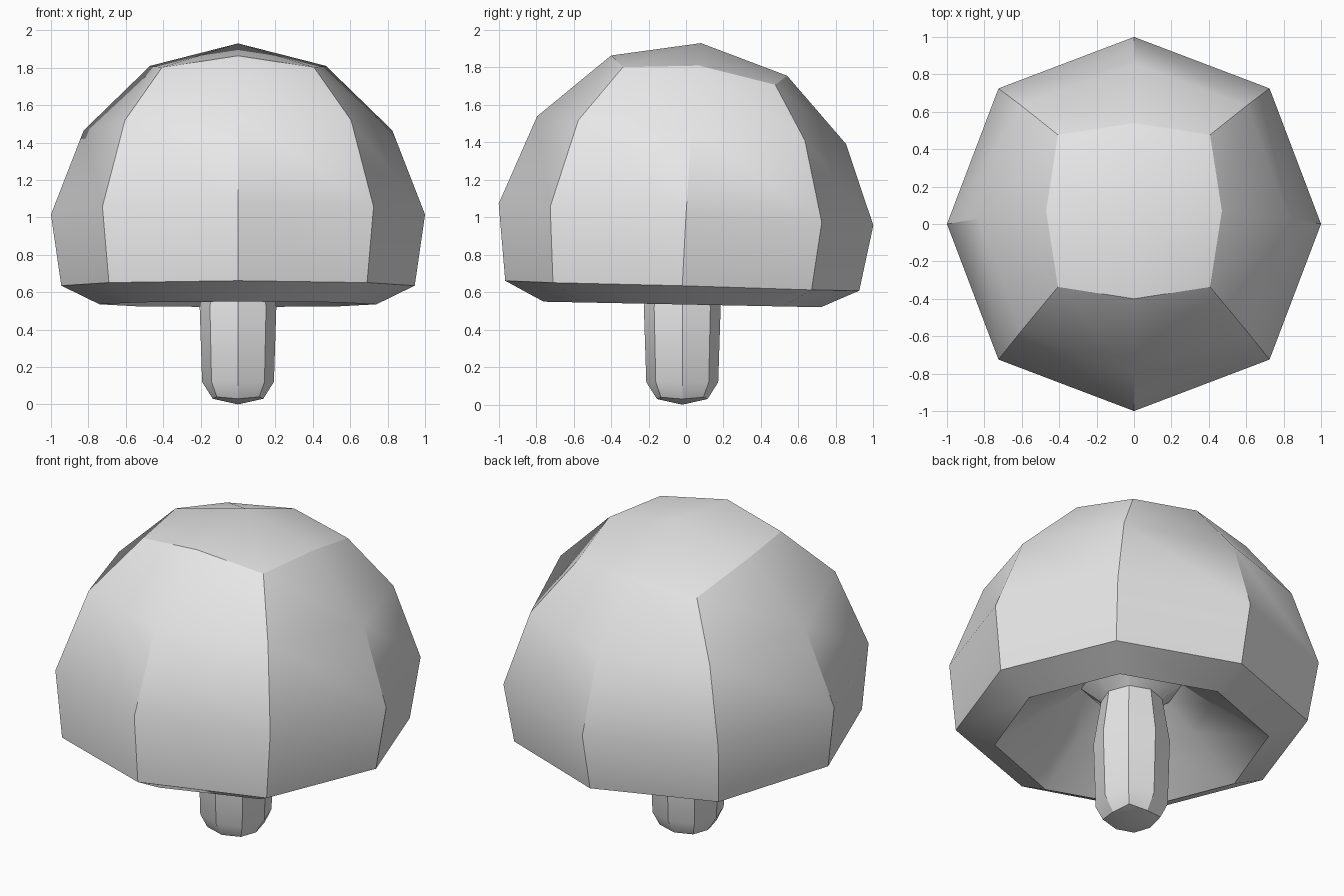
import bpy, bmesh, math

if "Cube" in bpy.data.objects:
    bpy.data.objects.remove(bpy.data.objects["Cube"], do_unlink=True)

grey = bpy.data.materials.new("plain_grey")
grey.use_nodes = True
colour = (0.8, 0.8, 0.8, 1)
grey.diffuse_color = colour
grey.node_tree.nodes["Principled BSDF"].inputs["Base Color"].default_value = colour


def ringed_part(name, tip, rings):
    """Eight-sided shell: four quads round a tip, then a chain of tilted rings.
    Ring: radius on axes, radius at corners, centre y, z on axes, z at corners, slope."""
    bm = bmesh.new()
    centre = bm.verts.new(tip)
    loops = []
    for r_axis, r_corner, cy, z_axis, z_corner, slope in rings:
        loop = []
        for i in range(8):
            r, z = (r_corner, z_corner) if i % 2 else (r_axis, z_axis)
            a = i * math.pi / 4
            dy = r * math.sin(a)
            loop.append(bm.verts.new((r * math.cos(a), cy + dy, z + slope * dy)))
        loops.append(loop)
    first = loops[0]
    for i in range(0, 8, 2):
        bm.faces.new((centre, first[i], first[i + 1], first[(i + 2) % 8]))
    for a, b in zip(loops, loops[1:]):
        for i in range(8):
            j = (i + 1) % 8
            bm.faces.new((a[i], b[i], b[j], a[j]))
    bmesh.ops.recalc_face_normals(bm, faces=bm.faces)
    # the tip faces straight out, so it decides which side is outside
    bm.normal_update()
    outward = 1 if tip[2] > 1 else -1
    if centre.link_faces[0].normal.z * outward < 0:
        bmesh.ops.reverse_faces(bm, faces=bm.faces)
    mesh = bpy.data.meshes.new(name)
    bm.to_mesh(mesh)
    bm.free()
    mesh.materials.append(grey)
    obj = bpy.data.objects.new(name, mesh)
    bpy.context.collection.objects.link(obj)
    bpy.ops.object.select_all(action="DESELECT")
    obj.select_set(True)
    bpy.context.view_layer.objects.active = obj
    bpy.ops.object.shade_smooth_by_angle(angle=math.radians(30))
    return obj


# Cap: crown down to the rim, then up into the hollow underside
ringed_part("mushroom_cap", (0, 0.08, 1.93), [
    (0.47, 0.575, 0.07, 1.81, 1.755, -0.115),
    (0.825, 0.855, 0.03, 1.465, 1.465, -0.09),
    (1.0, 1.025, 0.0, 1.015, 1.015, -0.058),
    (0.945, 0.976, -0.02, 0.635, 0.632, -0.028),
    (0.74, 0.76, -0.02, 0.535, 0.535, -0.02),
    (0.44, 0.45, -0.02, 0.75, 0.75, -0.02),
    (0.27, 0.28, -0.02, 0.88, 0.88, 0),
])

# Stem: rounded foot, straight shaft, flare into the cap
ringed_part("mushroom_stem", (0, -0.02, 0), [
    (0.135, 0.16, -0.02, 0.03, 0.04, 0),
    (0.192, 0.2, -0.02, 0.12, 0.12, 0),
    (0.205, 0.212, -0.02, 0.52, 0.52, 0),
    (0.165, 0.17, -0.02, 0.79, 0.79, 0),
    (0.27, 0.28, -0.02, 0.88, 0.88, 0),
])
